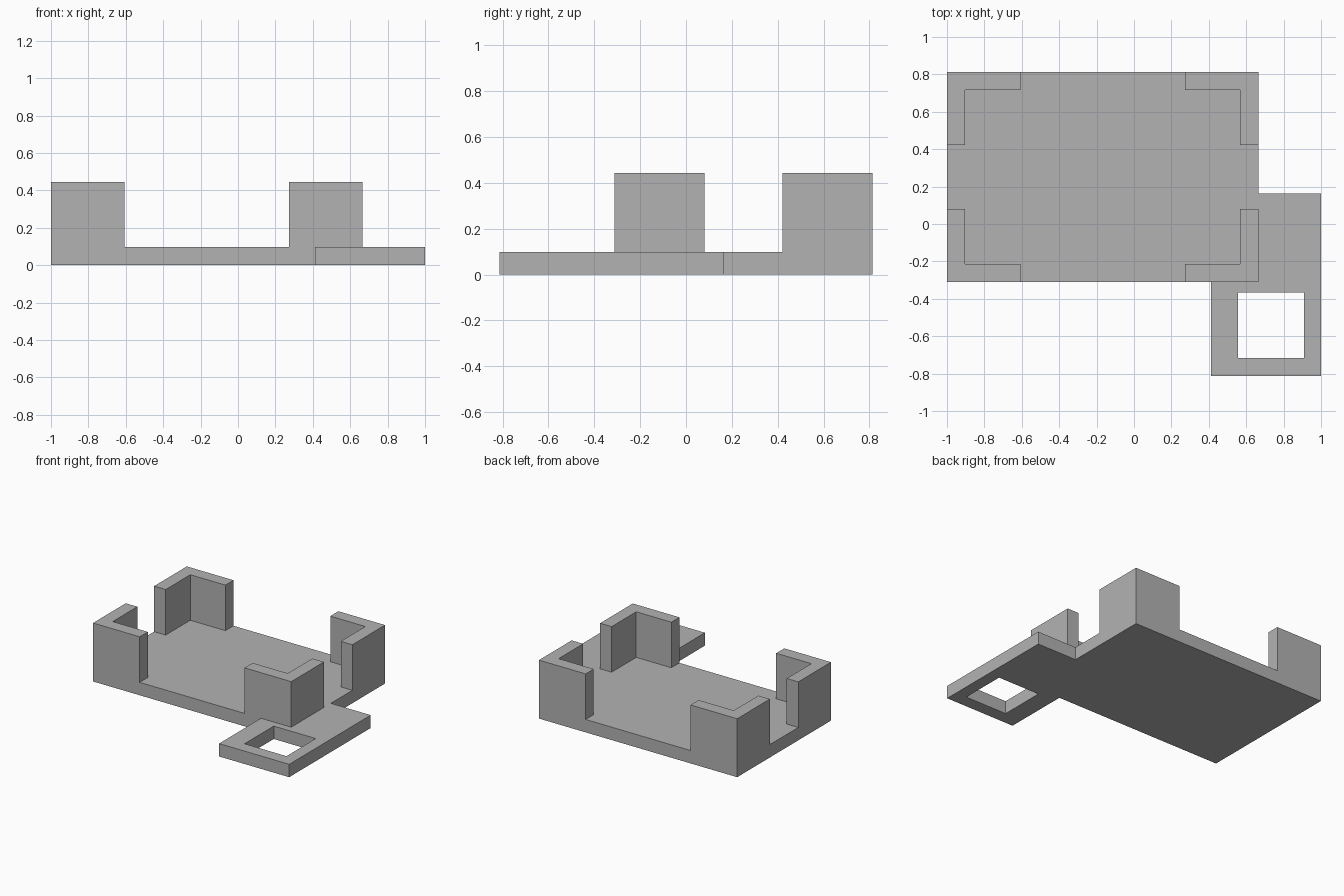
import bpy
import bmesh

cube = bpy.data.objects.get("Cube")
if cube:
    bpy.data.objects.remove(cube, do_unlink=True)

# Single grey finish
grey = bpy.data.materials.new("matte_grey")
grey.use_nodes = True
colour = (0.45, 0.45, 0.45, 1)
grey.diffuse_color = colour
grey.node_tree.nodes["Principled BSDF"].inputs["Base Color"].default_value = colour

# Main dimensions
X0, X1, Y0, Y1 = -1.0, 0.665, -0.311, 0.814
FLOOR, TOP = 0.098, 0.444
WALL, ARM = 0.097, 0.392


def extrude_outline(name, points, z0, z1):
    """Turn a flat outline into a solid with vertical sides."""
    bm = bmesh.new()
    face = bm.faces.new([bm.verts.new((x, y, z0)) for x, y in points])
    grown = bmesh.ops.extrude_face_region(bm, geom=[face], use_keep_orig=True)
    for v in grown["geom"]:
        if isinstance(v, bmesh.types.BMVert):
            v.co.z = z1
    bmesh.ops.recalc_face_normals(bm, faces=bm.faces)
    mesh = bpy.data.meshes.new(name)
    bm.to_mesh(mesh)
    bm.free()
    mesh.materials.append(grey)
    obj = bpy.data.objects.new(name, mesh)
    bpy.context.collection.objects.link(obj)
    return obj


def rectangle(x0, x1, y0, y1):
    return [(x0, y0), (x1, y0), (x1, y1), (x0, y1)]


def combine(target, part, operation):
    """Merge or cut a part, then discard the helper."""
    mod = target.modifiers.new(part.name, "BOOLEAN")
    mod.operation = operation
    mod.solver = "EXACT"
    mod.object = part
    bpy.context.view_layer.objects.active = target
    bpy.ops.object.modifier_apply(modifier=mod.name)
    bpy.data.objects.remove(part, do_unlink=True)


# Floor of the tray
tray = extrude_outline("tray", rectangle(X0, X1, Y0, Y1), 0, FLOOR)

# Flat side tab wrapping the front left corner, with a square hole
tab = extrude_outline("tab", [(0.411, -0.814), (1, -0.814), (1, 0.164), (X1, 0.164),
                              (X1, Y0), (0.411, Y0)], 0, FLOOR)
hole = extrude_outline("tab_hole", rectangle(0.556, 0.909, -0.716, -0.365), -0.1, 0.2)
combine(tab, hole, "DIFFERENCE")
combine(tray, tab, "UNION")

# L-shaped corner walls, mirrored into each corner
bracket = [(0, 0), (ARM, 0), (ARM, WALL), (WALL, WALL), (WALL, ARM), (0, ARM)]
for cx, sx in ((X0, 1), (X1, -1)):
    for cy, sy in ((Y0, 1), (Y1, -1)):
        outline = [(cx + sx * x, cy + sy * y) for x, y in bracket]
        combine(tray, extrude_outline("corner_wall", outline, 0, TOP), "UNION")

# Tidy seams between flush faces
bm = bmesh.new()
bm.from_mesh(tray.data)
bmesh.ops.remove_doubles(bm, verts=bm.verts, dist=0.0001)
bmesh.ops.dissolve_limit(bm, angle_limit=0.01, verts=bm.verts, edges=bm.edges)
bm.to_mesh(tray.data)
bm.free()
